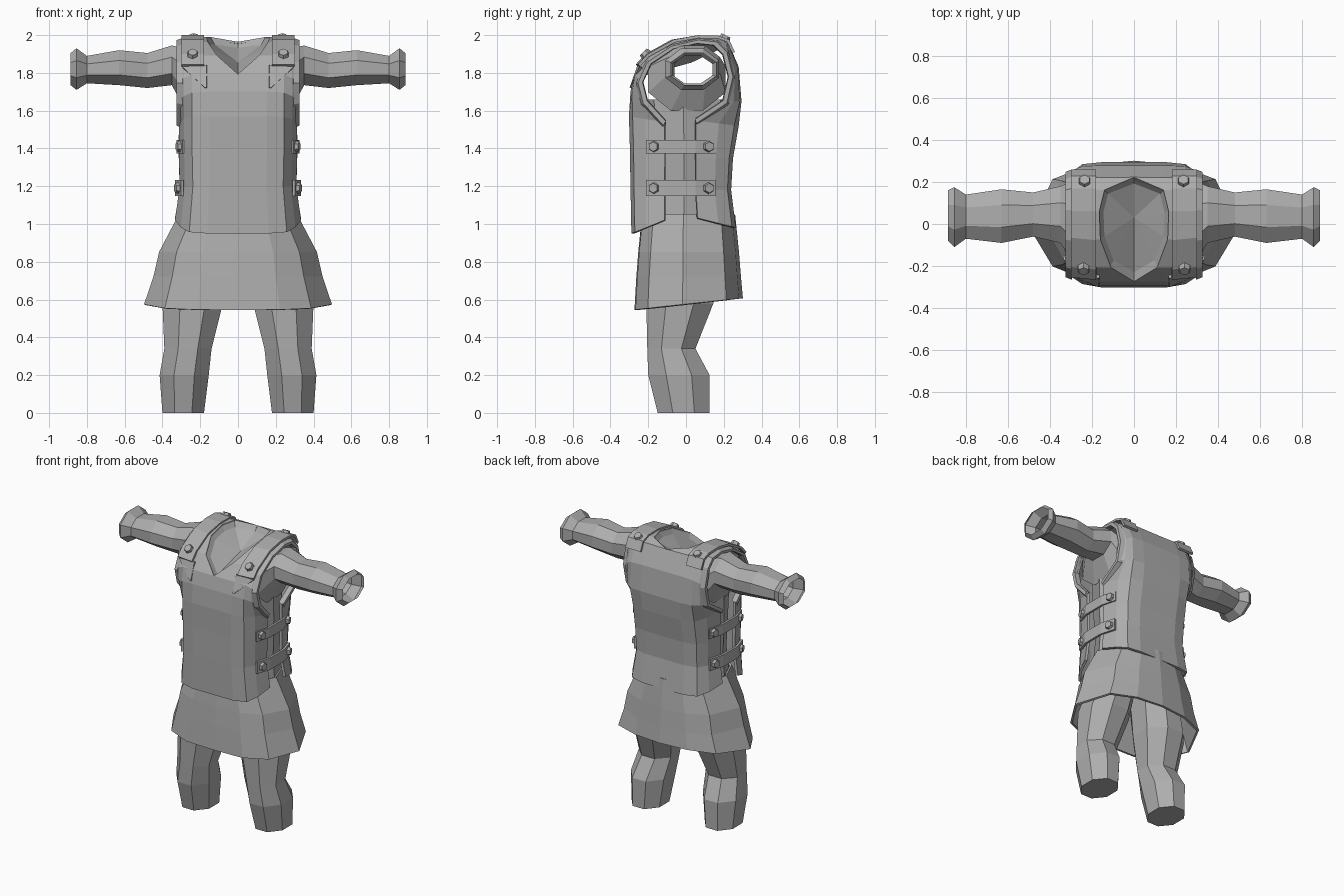
import bpy, bmesh, math
from mathutils import Vector

if "Cube" in bpy.data.objects:
    bpy.data.objects.remove(bpy.data.objects["Cube"], do_unlink=True)

GREY = (0.42, 0.42, 0.42, 1)
cloth = bpy.data.materials.new("plain grey")
cloth.use_nodes = True
cloth.diffuse_color = GREY
cloth.node_tree.nodes["Principled BSDF"].inputs["Base Color"].default_value = GREY


def finish(name, bm, thickness=0):
    """Turn a left-half bmesh into a mirrored, optionally thickened object."""
    bmesh.ops.recalc_face_normals(bm, faces=bm.faces)
    mesh = bpy.data.meshes.new(name)
    bm.to_mesh(mesh)
    bm.free()
    mesh.materials.append(cloth)
    obj = bpy.data.objects.new(name, mesh)
    bpy.context.collection.objects.link(obj)
    mirror = obj.modifiers.new("mirror", "MIRROR")
    mirror.use_clip = True
    if thickness:
        solid = obj.modifiers.new("thickness", "SOLIDIFY")
        solid.thickness = thickness
        solid.offset = 0
    return obj


def loft(name, rows, closed=False, thickness=0, cap_first=False):
    """Skin successive rows of points with faces."""
    bm = bmesh.new()
    grid = [[bm.verts.new(p) for p in row] for row in rows]
    count = len(rows[0])
    for a, b in zip(grid, grid[1:]):
        for i in range(count if closed else count - 1):
            j = (i + 1) % count
            bm.faces.new((a[i], a[j], b[j], b[i]))
    if cap_first:
        bm.faces.new(grid[0])
    bmesh.ops.remove_doubles(bm, verts=bm.verts, dist=0.0005)
    return finish(name, bm, thickness)


def octagon(a0, a1, b0, b1):
    """Eight-sided ring filling the given extents."""
    for k in range(8):
        t = math.radians(45 * k + 22.5)
        s = math.cos(math.radians(22.5))
        yield ((a0 + a1) / 2 + (a1 - a0) / 2 * math.cos(t) / s,
               (b0 + b1) / 2 + (b1 - b0) / 2 * math.sin(t) / s)


def bolt(name, place, direction, radius=0.034):
    """Hexagonal stud with a slightly tapered head."""
    bm = bmesh.new()
    bmesh.ops.create_cone(bm, cap_ends=True, segments=6, radius1=radius,
                          radius2=radius * 0.75, depth=0.03)
    turn = Vector(direction).to_track_quat("Z", "Y")
    for v in bm.verts:
        v.co = turn @ v.co + Vector(place)
    finish(name, bm)


# Vest: stations run up the front, over the shoulder and down the back
# (outer y, outer z, edge y, edge z, neck x, half width)
stations = [
    (-.28, .95, -.11, 1.02, 0, .325), (-.285, 1.2, -.11, 1.2, 0, .3),
    (-.288, 1.4, -.11, 1.4, 0, .305), (-.293, 1.57, -.11, 1.54, 0, .305),
    (-.285, 1.7, -.21, 1.65, 0, .31), (-.265, 1.79, -.235, 1.75, 0, .31),
    (-.2, 1.885, -.19, 1.85, .11, .31), (-.07, 1.955, -.07, 1.93, .16, .31),
    (.06, 1.98, .06, 1.96, .165, .31), (.16, 1.98, .15, 1.95, .14, .31),
    (.215, 1.96, .2, 1.9, 0, .31), (.27, 1.83, .23, 1.78, 0, .31),
    (.285, 1.65, .2, 1.65, 0, .31), (.27, 1.52, .05, 1.55, 0, .305),
    (.24, 1.35, .05, 1.35, 0, .305), (.23, 1.18, .05, 1.18, 0, .3),
    (.255, .98, .06, 1.03, 0, .325)]


def vest_row(yo, zo, ye, ze, neck, w):
    columns = [(neck, 0), (max(w * .5, neck + .02), 0), (w * .78, .1),
               (w * .91, .45), (w, 1)]
    return [(x, yo + (ye - yo) * t, zo + (ze - zo) * t) for x, t in columns]


loft("vest", [vest_row(*s) for s in stations], thickness=.018)

# Neck: turned-in rim and the sloping lining inside it
neck = [Vector((s[4], s[0], s[1])) for s in stations[5:11]]
middle = Vector((0, .03, 1.855))
inner = [middle + (p - middle) * .88 - Vector((0, 0, .015)) for p in neck]
loft("neck_lining", [neck, inner, [middle] * len(neck)])

# Raised rim around each armhole
edge = [Vector((0, s[2], s[3])) for s in stations[3:14]]
hub = Vector((0, 0, 1.78))
rim = [[hub + (p - hub) * scale + Vector((x, 0, 0)) for p in edge]
       for scale, x in ((1.13, .295), (1.08, .325), (.98, .325), (.96, .29))]
loft("armhole_rim", rim)

# Shoulder straps with pointed flaps and studs
path = [(-.247, 1.835), (-.2, 1.885), (-.07, 1.955), (.06, 1.978),
        (.16, 1.978), (.213, 1.96), (.24, 1.9)]
strap = []
for y, z in path:
    out = Vector((0, y, z - 1.75)).normalized() * .014
    strap.append([Vector((x, y + .1 * (x - .18) * (y < 0), z)) + out for x in (.18, .3)])
loft("shoulder_strap", strap, thickness=.016)
loft("strap_flap", [[(.165, -.25, 1.84), (.295, -.24, 1.83)],
                    [(.165, -.292, 1.72), (.175, -.292, 1.72)]], thickness=.014)
bolt("front_shoulder_stud", (.24, -.215, 1.9), (0, -.6, .6))
bolt("back_shoulder_stud", (.235, .205, 1.985), (0, .4, .8))

# Tunic body and flared skirt share one outline
outline = [(0, -1), (.45, -.98), (.78, -.75), (1, -.1), (.78, .72), (.42, .96), (0, 1.03)]


def tunic_row(z, w, d, tilt=0):
    return [(x * w, y * d + .01, z + tilt * y) for x, y in outline]


loft("tunic", [tunic_row(*r) for r in (
    (1.66, .29, .24), (1.4, .293, .21), (1.2, .285, .2), (1, .3, .22))])
loft("skirt", [tunic_row(*r) for r in (
    (1.05, .305, .235), (.85, .41, .255), (.72, .44, .265), (.575, .49, .275, .03))],
    thickness=.016)

# Side straps bridging the vest openings
for label, z, half, grow in (("upper", 1.41, .036, 0), ("lower", 1.19, .042, .008)):
    bend = [(.287, -.21), (.318, -.11), (.318, .05), (.287, .155)]
    rows = [[(x + grow, y, z + h) for x, y in bend] for h in (-half, half)]
    loft(label + "_side_strap", rows, thickness=.016)
    for end, y, slant in (("front", -.17, -.3), ("back", .12, .3)):
        bolt(label + "_" + end + "_side_stud", (.31 + grow, y, z), (1, slant, 0))

# Sleeves: open tubes with flared cuffs (x, y range, z range)
sleeve = [(.28, -.2, .21, 1.6, 1.93), (.35, -.09, .18, 1.735, 1.945),
          (.48, -.06, .15, 1.72, 1.905), (.63, -.09, .165, 1.735, 1.92),
          (.8, -.07, .14, 1.745, 1.89), (.855, -.11, .175, 1.71, 1.93),
          (.886, -.08, .16, 1.735, 1.905)]
loft("sleeve", [[(r[0], a, b) for a, b in octagon(*r[1:])] for r in sleeve], closed=True)

# Trouser legs (z, x range, y range)
leg = [(0, .18, .4, -.15, .125), (.2, .155, .415, -.2, .125),
       (.34, .14, .39, -.205, .05), (.58, .08, .4, -.21, .145),
       (.95, .02, .28, -.18, .18)]
loft("trouser_leg", [[(a, b, r[0]) for a, b in octagon(*r[1:])] for r in leg],
     closed=True, cap_first=True)
